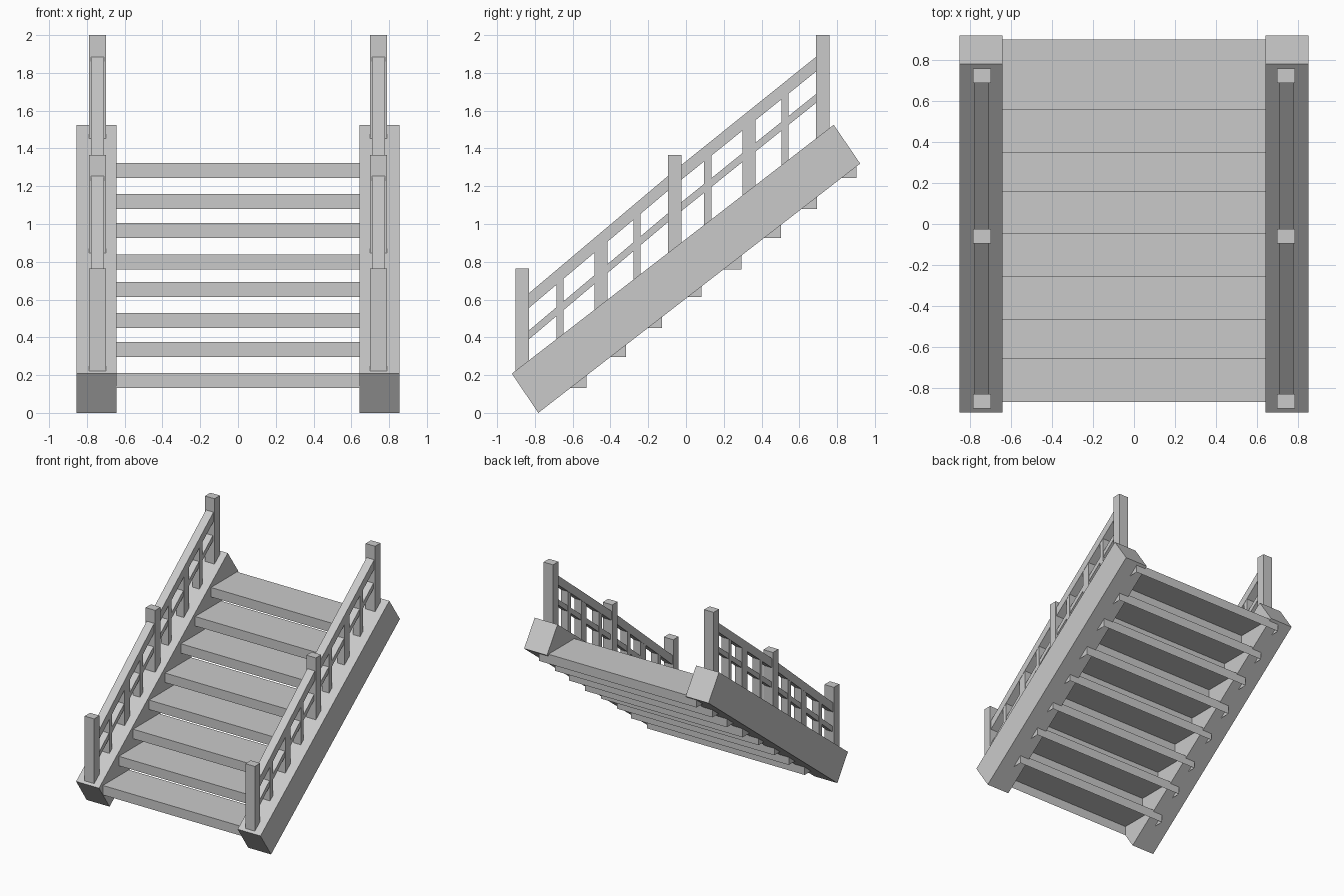
import bpy

cube = bpy.data.objects.get("Cube")
if cube:
    bpy.data.objects.remove(cube, do_unlink=True)

# Single flat colour
grey = bpy.data.materials.new("plain_grey")
grey.use_nodes = True
colour = (0.59, 0.59, 0.59, 1)
grey.diffuse_color = colour
grey.node_tree.nodes["Principled BSDF"].inputs["Base Color"].default_value = colour


def extrude_x(name, profile, x0, x1, open_bottom=False):
    """Sweep a (y, z) outline from x0 to x1; its first edge is the underside."""
    n = len(profile)
    verts = [(x, y, z) for x in (x0, x1) for y, z in profile]
    faces = [tuple(reversed(range(n))), tuple(range(n, 2 * n))]
    faces += [(i, (i + 1) % n, n + (i + 1) % n, n + i) for i in range(int(open_bottom), n)]
    mesh = bpy.data.meshes.new(name)
    mesh.from_pydata(verts, [], faces)
    mesh.materials.append(grey)
    obj = bpy.data.objects.new(name, mesh)
    bpy.context.collection.objects.link(obj)
    return obj


def stringer_top(y):
    return 0.21 + (y + 0.922) * 1.32 / 1.70


def rail_top(y):
    """Handrail height, with a slight change of pitch at the middle post."""
    return 1.284 + (y + 0.06) * (0.843 if y < -0.06 else 0.803)


def upright(name, y, depth, top0, top1, xc, width):
    """Vertical bar rooted in the stringer, with a level or sloped top."""
    a, b = y - depth / 2, y + depth / 2
    base = stringer_top(a) - 0.04
    outline = [(a, base), (b, base), (b, top1), (a, top0)]
    return extrude_x(name, outline, xc - width / 2, xc + width / 2)


def sloped_bar(name, a, b, drop, height, xc, width):
    """Bar between two posts, a given drop below the rail top."""
    outline = [(a, rail_top(a) - drop - height), (b, rail_top(b) - drop - height),
               (b, rail_top(b) - drop), (a, rail_top(a) - drop)]
    return extrude_x(name, outline, xc - width / 2, xc + width / 2)


# Treads, let into the stringers at both ends and hollow underneath
tread_fronts = (-0.87, -0.66, -0.47, -0.26, -0.05, 0.16, 0.35, 0.56)
tread_bases = (0.132, 0.296, 0.45, 0.614, 0.76, 0.925, 1.08, 1.243)
for i, (y, z) in enumerate(zip(tread_fronts, tread_bases)):
    back, top = y + 0.343, z + 0.079
    extrude_x(f"tread_{i + 1}", [(y, z), (back, z), (back, top), (y, top)],
              -0.73, 0.73, open_bottom=True)

for side, s in (("left", 1), ("right", -1)):
    xc = s * 0.744
    # Sloping side beam
    extrude_x(f"{side}_stringer", [(-0.782, 0), (0.922, 1.32), (0.782, 1.525), (-0.922, 0.208)],
              s * 0.748 - 0.106, s * 0.748 + 0.106)
    # Posts
    for label, y, top in (("front", -0.867, 0.765), ("middle", -0.06, 1.365), ("back", 0.724, 2.0)):
        upright(f"{side}_{label}_post", y, 0.071, top, top, xc, 0.088)
    # Handrail and middle rail, each in a lower and an upper length
    for part, a, b in (("lower", -0.85, -0.06), ("upper", -0.06, 0.70)):
        sloped_bar(f"{side}_{part}_handrail", a, b, 0, 0.078, xc, 0.07)
        sloped_bar(f"{side}_{part}_middle_rail", a, b, 0.197, 0.047, xc, 0.058)
    # Wide and narrow balusters, ending inside the handrail
    for kind, depth, places in (("wide", 0.068, (-0.45, 0.333)),
                                ("narrow", 0.038, (-0.667, -0.26, 0.115, 0.524))):
        for i, y in enumerate(places):
            upright(f"{side}_{kind}_baluster_{i + 1}", y, depth,
                    rail_top(y - depth / 2) - 0.03, rail_top(y + depth / 2) - 0.03, xc, 0.066)
